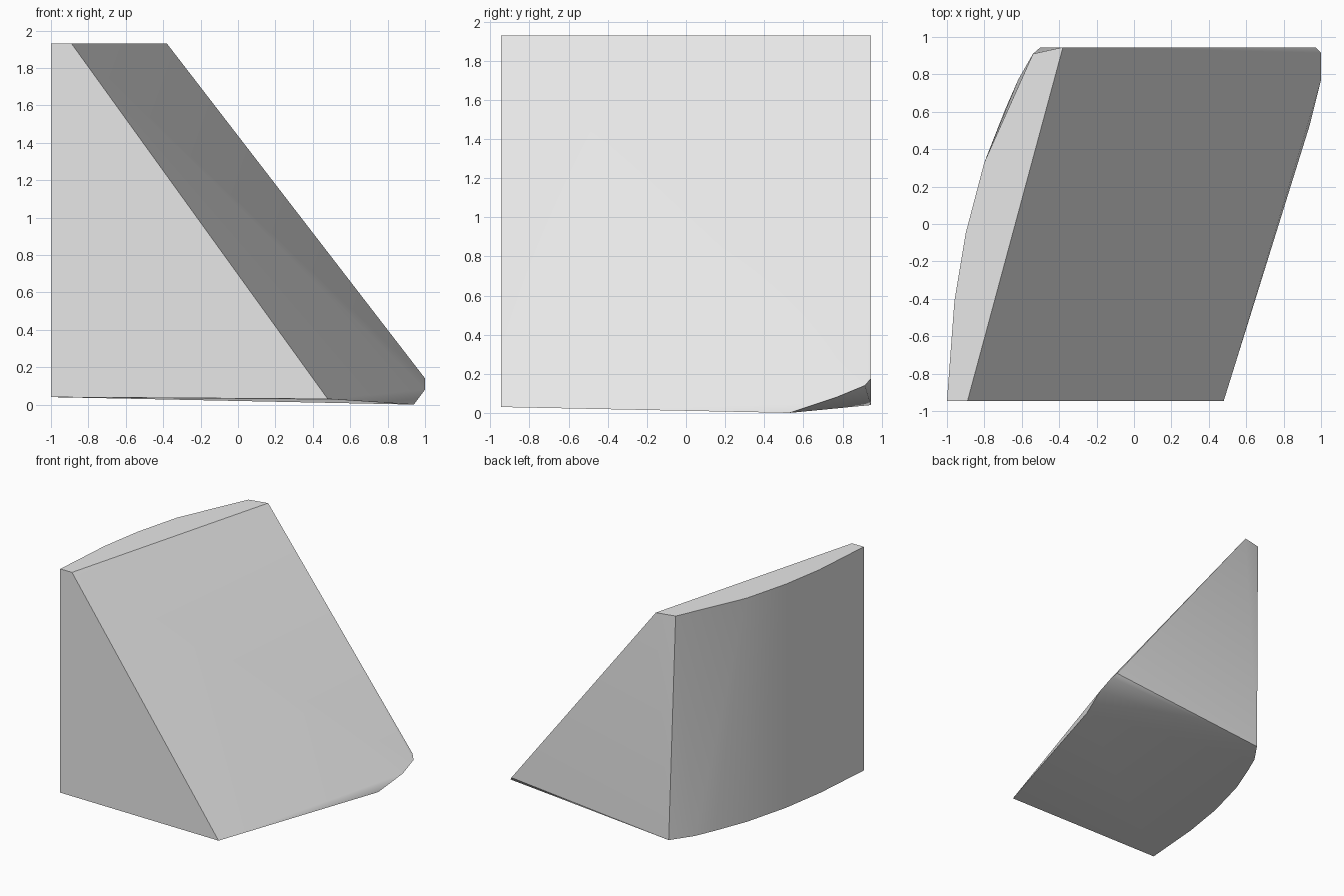
import bpy
import bmesh
import math

cube = bpy.data.objects.get("Cube")
if cube:
    bpy.data.objects.remove(cube, do_unlink=True)

grey = bpy.data.materials.new("plain_grey")
grey.use_nodes = True
color = (0.8, 0.8, 0.8, 1)
grey.diffuse_color = color
grey.node_tree.nodes["Principled BSDF"].inputs["Base Color"].default_value = color

top_z, base_z = 1.93, 0.04

# Curved left wall, as plan outlines at the top and the base
top_curve = [(-1, -0.945), (-0.96, -0.41), (-0.9, -0.05), (-0.8, 0.33), (-0.54, 0.91)]
base_curve = [(-1, -0.945), (-0.96, -0.43), (-0.9, -0.05), (-0.8, 0.33),
              (-0.69, 0.61), (-0.62, 0.77), (-0.5, 0.945)]

# Sloping side: upper edge, front foot and rounded rear foot
slope_top = [(-0.89, -0.945), (-0.38, 0.945)]
slope_foot = [(0.48, -0.945, 0.03), (0.94, 0.53, 0), (1, 0.77, 0.08),
              (1, 0.915, 0.14), (0.97, 0.945, 0.175)]

points = [(x, y, top_z) for x, y in top_curve + slope_top]
points += [(x, y, base_z) for x, y in base_curve]
points += slope_foot

# The solid is convex, so its skin is the hull of these outlines
bm = bmesh.new()
for p in points:
    bm.verts.new(p)
hull = bmesh.ops.convex_hull(bm, input=bm.verts[:])
loose = [v for v in bm.verts if not v.link_faces]
bmesh.ops.delete(bm, geom=loose, context="VERTS")
bmesh.ops.dissolve_limit(bm, angle_limit=math.radians(0.5),
                         verts=bm.verts[:], edges=bm.edges[:])
bmesh.ops.recalc_face_normals(bm, faces=bm.faces[:])

mesh = bpy.data.meshes.new("wedge_block")
bm.to_mesh(mesh)
bm.free()
mesh.materials.append(grey)
wedge = bpy.data.objects.new("wedge_block", mesh)
bpy.context.collection.objects.link(wedge)

# Smooth the curved wall and keep the corners sharp
bpy.ops.object.select_all(action="DESELECT")
wedge.select_set(True)
bpy.context.view_layer.objects.active = wedge
bpy.ops.object.shade_smooth_by_angle(angle=math.radians(30))
